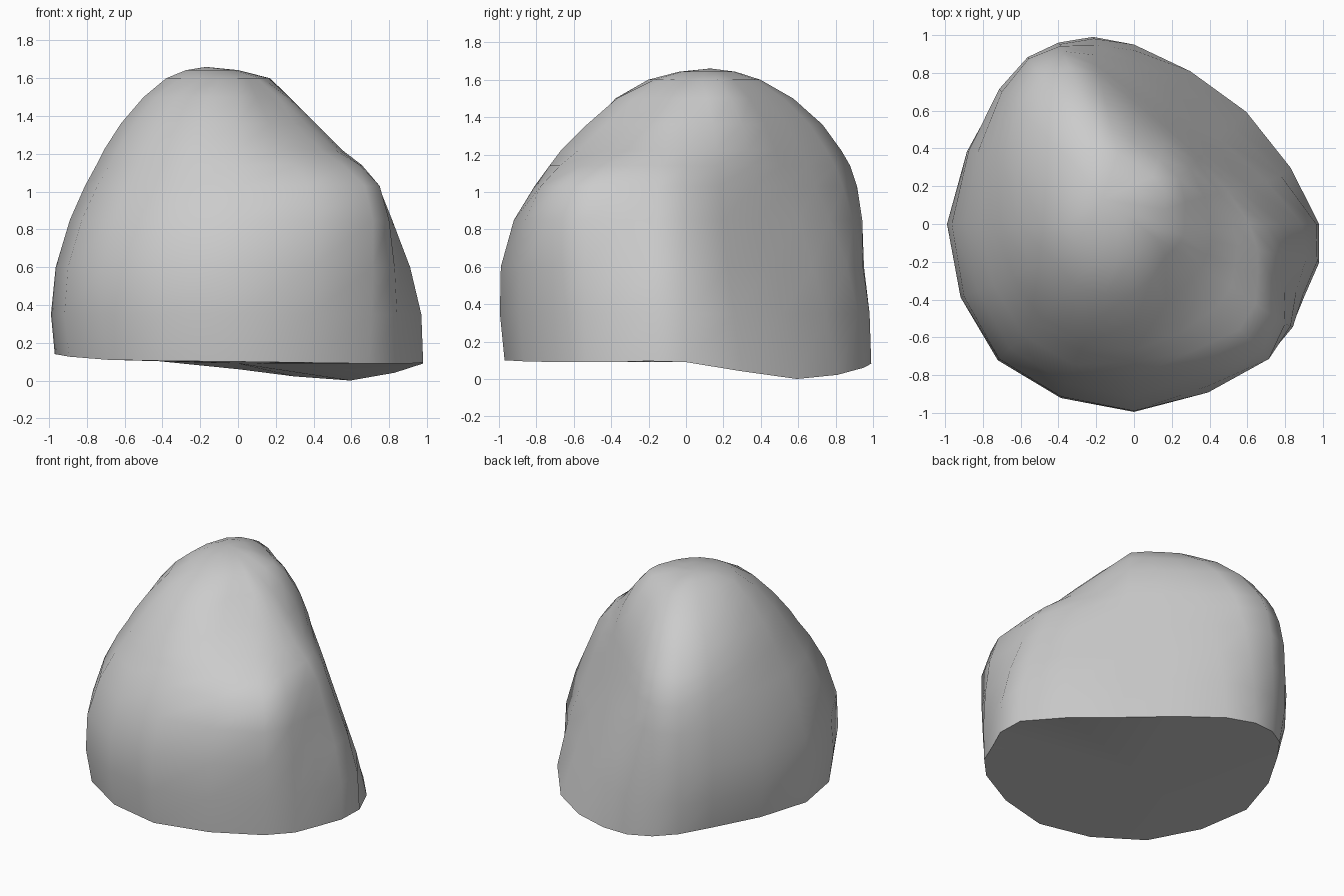
import bpy, bmesh, math
from mathutils import Vector

if "Cube" in bpy.data.objects:
    bpy.data.objects.remove(bpy.data.objects["Cube"])

# Ring heights shared by all vertical profiles (first ring follows the rim)
HEIGHTS = [0.1, 0.35, 0.6, 0.85, 1.03, 1.14, 1.22, 1.36, 1.5, 1.6]
APEX = Vector((-0.17, 0.13, 1.66))

# Compass profiles: angle, rim height, radius at each ring height
PROFILES = [
    (0,     0.09, [0.98, 0.965, 0.89, 0.78, 0.70, 0.61, 0.53, 0.41, 0.27, 0.13]),
    (45,    0.00, [0.84, 0.73, 0.64, 0.57, 0.52, 0.49, 0.47, 0.42, 0.34, 0.24]),
    (90,    0.06, [0.95, 0.92, 0.86, 0.77, 0.69, 0.65, 0.61, 0.54, 0.43, 0.32]),
    (112.5, 0.10, [1.03, 1.04, 1.03, 1.02, 0.99, 0.95, 0.90, 0.79, 0.62, 0.43]),
    (135,   0.13, [0.95, 1.00, 1.01, 0.99, 0.95, 0.91, 0.87, 0.78, 0.62, 0.45]),
    (180,   0.14, [0.97, 0.99, 0.965, 0.89, 0.81, 0.75, 0.71, 0.62, 0.50, 0.38]),
    (225,   0.11, [0.98, 1.02, 1.01, 0.93, 0.83, 0.75, 0.70, 0.59, 0.45, 0.28]),
    (270,   0.10, [0.97, 0.995, 0.99, 0.92, 0.81, 0.73, 0.67, 0.53, 0.37, 0.17]),
    (315,   0.09, [0.98, 1.00, 1.01, 1.01, 0.95, 0.79, 0.62, 0.42, 0.24, 0.12]),
    (337.5, 0.09, [0.98, 0.97, 0.93, 0.86, 0.80, 0.71, 0.58, 0.42, 0.26, 0.12]),
]


def column(angle, rim, radii):
    a = math.radians(angle)
    zs = [rim] + HEIGHTS[1:]
    pts = [Vector((r * math.cos(a), r * math.sin(a), z)) for r, z in zip(radii, zs)]
    # Round the crown with one more ring just below the apex
    crown = pts[-1].lerp(APEX, 0.5)
    crown.z = 1.643
    return pts + [crown]


def midpoint(p0, p1, p2, p3):
    """Smooth curve midpoint between p1 and p2."""
    return (9 * (p1 + p2) - p0 - p3) / 16


# Fill in a smooth column between each pair of profiles
keys = [column(*p) for p in PROFILES]
n = len(keys)
columns = []
for i in range(n):
    columns.append(keys[i])
    around = [keys[(i + k) % n] for k in (-1, 0, 1, 2)]
    columns.append([midpoint(*pts) for pts in zip(*around)])
lowest = min(c[0].z for c in columns)
for c in columns:
    c[0].z -= lowest

# Boulder skin, top cap and flat underside
bm = bmesh.new()
grid = [[bm.verts.new(p) for p in c] for c in columns]
apex = bm.verts.new(APEX)
under = bm.verts.new((0, 0, 0.09))
for i, a in enumerate(grid):
    b = grid[(i + 1) % len(grid)]
    for j in range(len(a) - 1):
        bm.faces.new((a[j], b[j], b[j + 1], a[j + 1]))
    bm.faces.new((a[-1], b[-1], apex))
    bm.faces.new((b[0], a[0], under))
bmesh.ops.recalc_face_normals(bm, faces=bm.faces)

mesh = bpy.data.meshes.new("boulder")
bm.to_mesh(mesh)
bm.free()
boulder = bpy.data.objects.new("boulder", mesh)
bpy.context.collection.objects.link(boulder)

# Smooth rock with a crisp bottom edge
bpy.context.view_layer.objects.active = boulder
boulder.select_set(True)
bpy.ops.object.shade_smooth_by_angle(angle=math.radians(55))
